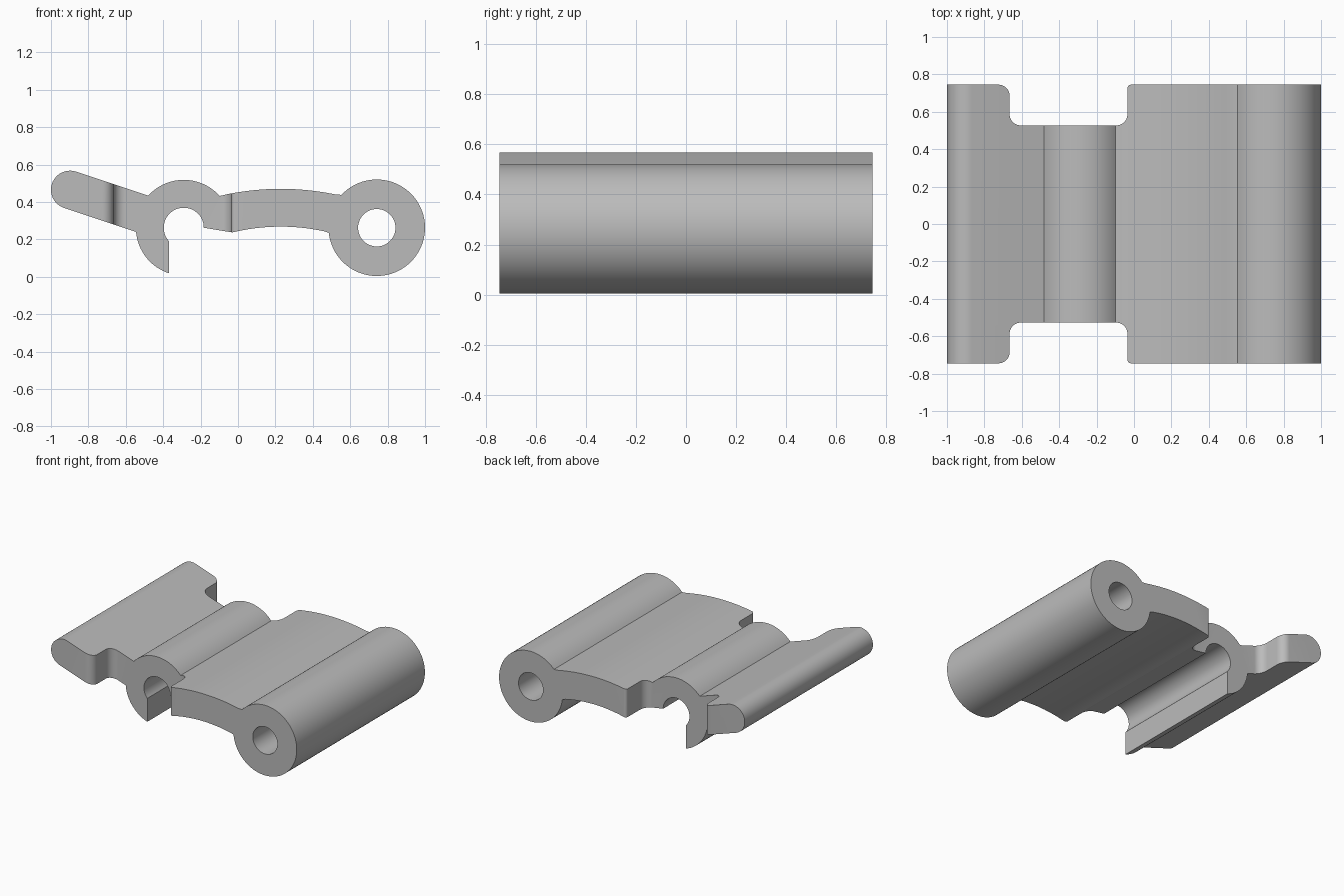
import bpy, bmesh, math
from mathutils import Vector

if "Cube" in bpy.data.objects:
    bpy.data.objects.remove(bpy.data.objects["Cube"])


def arc(cx, cy, r, a0, a1, n):
    """Points along an arc, angles in degrees."""
    return [(cx + r * math.cos(math.radians(a0 + (a1 - a0) * i / n)),
             cy + r * math.sin(math.radians(a0 + (a1 - a0) * i / n))) for i in range(n + 1)]


def bow(x0, x1, z_end, z_mid, n=20):
    """Shallow arched line from x0 to x1, without its end points."""
    return [(x0 + (x1 - x0) * i / n,
             z_end + (z_mid - z_end) * (1 - (2 * i / n - 1) ** 2)) for i in range(1, n)]


def prism(name, pts, place, sweep):
    """Extrude a closed outline along the sweep vector."""
    bm = bmesh.new()
    face = bm.faces.new([bm.verts.new(place(a, b)) for a, b in pts])
    out = bmesh.ops.extrude_face_region(bm, geom=[face])
    bmesh.ops.translate(bm, vec=Vector(sweep),
                        verts=[v for v in out["geom"] if isinstance(v, bmesh.types.BMVert)])
    bmesh.ops.recalc_face_normals(bm, faces=bm.faces)
    mesh = bpy.data.meshes.new(name)
    bm.to_mesh(mesh)
    bm.free()
    obj = bpy.data.objects.new(name, mesh)
    bpy.context.collection.objects.link(obj)
    return obj


W = 0.745                       # half width
CLIP = (-0.29, 0.262)           # clip centre
PIN = (0.742, 0.262)            # barrel centre

# Side profile: lever, hook, clip recess, arched plate, barrel
profile = (
    arc(-0.898, 0.465, 0.102, 72, 252, 24)          # rounded lever tip
    + arc(*CLIP, 0.256, 185, 252, 16)               # outside of hook
    + arc(*CLIP, 0.107, 222, 0, 36)                 # clip recess
    + [(-0.03, 0.237)]
    + bow(-0.03, 0.487, 0.237, 0.268)               # underside of plate
    + arc(*PIN, 0.258, 186, 497, 64)                # barrel
    + bow(0.553, -0.096, 0.433, 0.47)               # top of plate
    + arc(*CLIP, 0.256, 41.5, 138, 24)              # ridge over clip
)
clip_body = prism("hinged_clip", profile, lambda x, z: (x, -W, z), (0, 2 * W, 0))

# Cutters: pin hole and the two rounded side notches
cutters = [prism("pin_hole_cutter", arc(*PIN, 0.1, 0, 352.5, 47),
                 lambda x, z: (x, -1, z), (0, 2, 0))]
notch = ([(-0.725, 0.9)]
         + arc(-0.725, 0.685, 0.06, 90, 0, 10)
         + arc(-0.605, 0.587, 0.06, 180, 270, 10)
         + arc(-0.095, 0.587, 0.06, 270, 360, 10)
         + arc(-0.015, 0.725, 0.02, 180, 90, 6)
         + [(-0.015, 0.9)])
for side, s in (("back", 1), ("front", -1)):
    cutters.append(prism(side + "_notch_cutter", notch,
                         lambda x, y: (x, s * y, -0.2), (0, 0, 1)))

for c in cutters:
    c.hide_render = True
    c.hide_set(True)
    mod = clip_body.modifiers.new(c.name, 'BOOLEAN')
    mod.operation = 'DIFFERENCE'
    mod.solver = 'EXACT'
    mod.object = c

# Apply the cuts, then shade smooth with sharp edges
bpy.context.view_layer.objects.active = clip_body
clip_body.select_set(True)
bpy.ops.object.convert(target='MESH')
for c in cutters:
    bpy.data.objects.remove(c)
bpy.ops.object.shade_smooth_by_angle(angle=math.radians(25))

grey = bpy.data.materials.new("plain_grey")
grey.diffuse_color = (0.5, 0.5, 0.5, 1)
grey.use_nodes = True
grey.node_tree.nodes["Principled BSDF"].inputs["Base Color"].default_value = grey.diffuse_color
clip_body.data.materials.clear()
clip_body.data.materials.append(grey)
